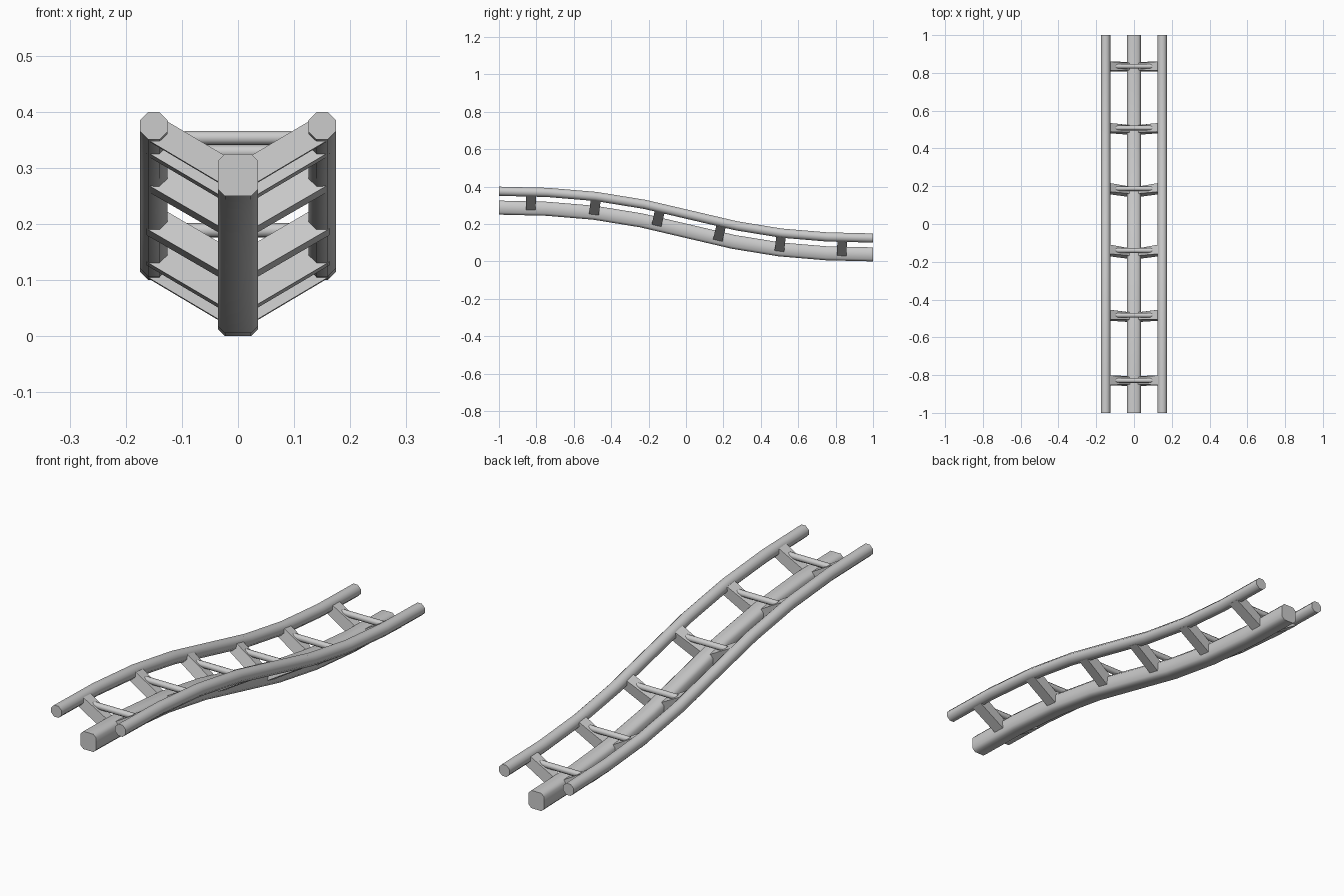
import bpy, bmesh, math
from mathutils import Vector

if "Cube" in bpy.data.objects:
    bpy.data.objects.remove(bpy.data.objects["Cube"])

RUNGS, SEGMENTS, SAMPLES = 6, 8, 400


# Track path: S-shaped drop in the yz plane, parametrised by arc length
def bezier(t):
    y = t ** 3 - (1 - t) ** 3
    z = 0.25 * (1 - 3 * t * t + 2 * t ** 3)
    tangent = Vector((0, 3 * (1 - t) ** 2 + 3 * t * t, -1.5 * t * (1 - t))).normalized()
    return Vector((0, y, z)), tangent


lengths = [0.0]
for i in range(SAMPLES):
    a, b = bezier(i / SAMPLES)[0], bezier((i + 1) / SAMPLES)[0]
    lengths.append(lengths[-1] + (b - a).length)


def place(x, s, h):
    """x sideways, s = 0..1 along the path, h = height along the path normal."""
    target = s * lengths[-1]
    i = 0
    while i < SAMPLES - 1 and lengths[i + 1] < target:
        i += 1
    t = (i + (target - lengths[i]) / (lengths[i + 1] - lengths[i])) / SAMPLES
    p, tan = bezier(t)
    return p + Vector((x, 0, 0)) + h * Vector((0, -tan.z, tan.y))


def loft(name, rings, smooth=True):
    """Closed solid through a list of rings with equal point counts."""
    bm = bmesh.new()
    rows = [[bm.verts.new(p) for p in ring] for ring in rings]
    n = len(rows[0])
    for a, b in zip(rows, rows[1:]):
        for k in range(n):
            bm.faces.new((a[k], a[(k + 1) % n], b[(k + 1) % n], b[k]))
    bm.faces.new(rows[0])
    bm.faces.new(rows[-1])
    bmesh.ops.recalc_face_normals(bm, faces=bm.faces)
    mesh = bpy.data.meshes.new(name)
    bm.to_mesh(mesh)
    bm.free()
    obj = bpy.data.objects.new(name, mesh)
    bpy.context.collection.objects.link(obj)
    if smooth:
        bpy.ops.object.select_all(action='DESELECT')
        obj.select_set(True)
        bpy.context.view_layer.objects.active = obj
        bpy.ops.object.shade_smooth_by_angle(angle=math.radians(60))
    return obj


def octagon(cx, ch, w, h, c):
    """Chamfered rectangle with half sizes w, h and chamfer c."""
    return [(cx + x, ch + z) for x, z in (
        (w, h - c), (w - c, h), (c - w, h), (-w, h - c),
        (-w, c - h), (c - w, -h), (w - c, -h), (w, c - h))]


def beam(name, section):
    loft(name, [[place(x, i / SEGMENTS, h) for x, h in section]
                for i in range(SEGMENTS + 1)])


# Spine and the two running rails
beam("spine", octagon(0, 0.0375, 0.036, 0.0375, 0.0125))
for side, label in ((1, "right"), (-1, "left")):
    beam(f"{label}_rail", octagon(side * 0.15, 0.125, 0.0245, 0.0245, 0.0144))

for r in range(RUNGS):
    s = (r + 0.5) / RUNGS
    # Slanted struts from spine to rail
    for side, label in ((1, "right"), (-1, "left")):
        inner = [(0.02, 0.018, 0.026), (0.02, 0.072, 0.019)]
        outer = [(0.163, 0.103, 0.026), (0.14, 0.143, 0.025)]
        rings = []
        for (x0, h0, d0), (x1, h1, d1) in (inner, outer):
            rings.append([place(side * x, s + d / lengths[-1], h) for x, h, d in (
                (x0, h0, -d0), (x0, h0, d0), (x1, h1, d1), (x1, h1, -d1))])
        loft(f"{label}_strut_{r + 1}", rings, smooth=False)
    # Round crossbar tying the two struts together
    bar = []
    for x in (-0.095, 0.095):
        ring = []
        for k in range(8):
            a = math.radians(45 * k + 22.5)
            ring.append(place(x, s + 0.013 * math.cos(a) / lengths[-1],
                              0.106 + 0.013 * math.sin(a)))
        bar.append(ring)
    loft(f"crossbar_{r + 1}", bar)
